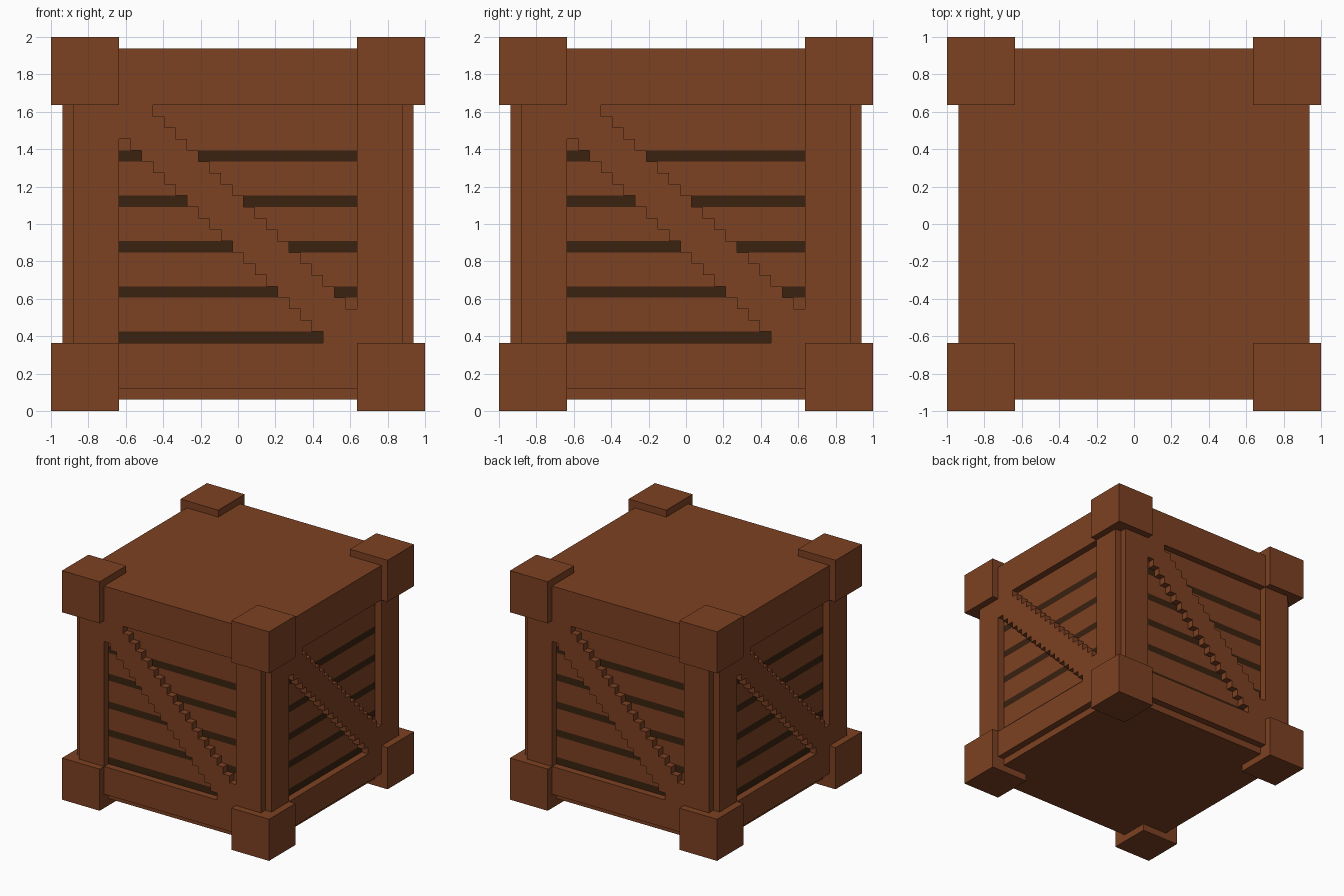
import bpy, bmesh, math
from mathutils import Matrix, Vector

if "Cube" in bpy.data.objects:
    bpy.data.objects.remove(bpy.data.objects["Cube"])

U = 2 / 33  # one block of the 33-block grid


def material(name, rgb):
    m = bpy.data.materials.new(name)
    m.use_nodes = True
    m.diffuse_color = (*rgb, 1)
    bsdf = m.node_tree.nodes["Principled BSDF"]
    bsdf.inputs["Base Color"].default_value = (*rgb, 1)
    bsdf.inputs["Roughness"].default_value = 0.9
    return m


WOOD = material("brown wood", (0.202, 0.053, 0.016))
GAP = material("dark gap", (0.042, 0.016, 0.005))


def pos(p):
    """Grid blocks to world position."""
    return Vector((p[0] * U - 1, p[1] * U - 1, p[2] * U))


def finish(bm, name, turn=0, mats=(WOOD,)):
    bmesh.ops.recalc_face_normals(bm, faces=bm.faces)
    bm.transform(Matrix.Rotation(turn * math.pi / 2, 4, "Z"))
    me = bpy.data.meshes.new(name)
    bm.to_mesh(me)
    bm.free()
    for m in mats:
        me.materials.append(m)
    ob = bpy.data.objects.new(name, me)
    bpy.context.scene.collection.objects.link(ob)
    return ob


def box_mesh(lo, hi):
    bm = bmesh.new()
    bmesh.ops.create_cube(bm, size=1)
    a, b = pos(lo), pos(hi)
    for v in bm.verts:
        v.co = [(a[i] + b[i]) / 2 + v.co[i] * (b[i] - a[i]) for i in range(3)]
    return bm


def box(name, lo, hi, turn=0):
    return finish(box_mesh(lo, hi), name, turn)


# Inner walls: slats three blocks tall, one-block dark gaps between them
bm = box_mesh((2, 2, 1), (31, 31, 27))
for start in range(6, 23, 4):
    for z in (start, start + 1):
        bmesh.ops.bisect_plane(bm, geom=bm.verts[:] + bm.edges[:] + bm.faces[:],
                               plane_co=(0, 0, z * U), plane_no=(0, 0, 1))
for f in bm.faces:
    row = int(f.calc_center_median().z / U)
    if abs(f.normal.z) < 0.5 and 6 <= row <= 22 and row % 4 == 2:
        f.material_index = 1
finish(bm, "slatted_walls", mats=(WOOD, GAP))

# Lid
box("lid", (1, 1, 27), (32, 32, 32))


def brace(name, turn):
    """Stepped diagonal board, five blocks wide in every row."""
    right, left = [], []
    for r in range(6, 27):
        for z in (r, r + 1):
            right.append((min(27, 35 - r), z))
            left.append((max(6, 30 - r), z))
    outline = []
    for p in right + left[::-1]:
        if not outline or p != outline[-1]:
            outline.append(p)
    bm = bmesh.new()
    face = bm.faces.new([bm.verts.new(pos((x, 1, z))) for x, z in outline])
    ext = bmesh.ops.extrude_face_region(bm, geom=[face], use_keep_orig=True)
    bmesh.ops.translate(bm, vec=(0, U, 0),
                        verts=[g for g in ext["geom"] if isinstance(g, bmesh.types.BMVert)])
    finish(bm, name, turn)


# The same frame on each of the four sides, plus corner blocks
for turn, side in enumerate(("front", "left", "back", "right")):
    box(side + "_post_a", (2, 1, 2), (6, 2, 27), turn)
    box(side + "_post_b", (27, 1, 2), (31, 2, 27), turn)
    box(side + "_bottom_rail", (6, 1, 2), (27, 2, 6), turn)
    brace(side + "_brace", turn)
    box(side + "_bottom_corner", (0, 0, 0), (6, 6, 6), turn)
    box(side + "_top_corner", (0, 0, 27), (6, 6, 33), turn)
